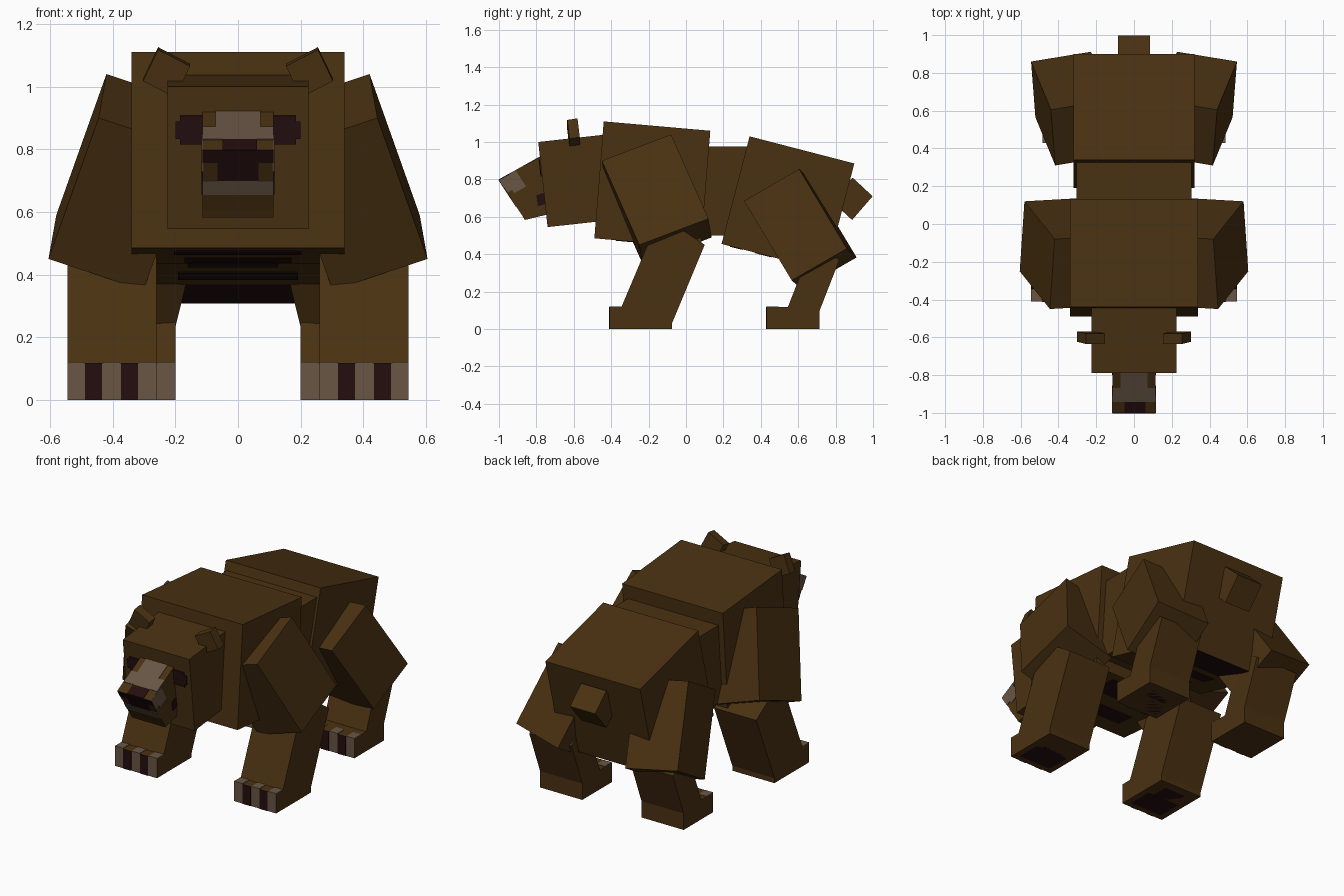
import bpy, bmesh
from mathutils import Vector

if "Cube" in bpy.data.objects:
    bpy.data.objects.remove(bpy.data.objects["Cube"], do_unlink=True)


def material(name, rgb):
    m = bpy.data.materials.new(name)
    m.use_nodes = True
    m.diffuse_color = (*rgb, 1)
    m.node_tree.nodes["Principled BSDF"].inputs["Base Color"].default_value = (*rgb, 1)
    return m


FUR = material("brown fur", (0.068, 0.031, 0.006))
BEIGE = material("beige muzzle", (0.138, 0.092, 0.06))
DARK = material("dark maroon", (0.018, 0.0045, 0.005))


def finish(name, bm, mats):
    bmesh.ops.recalc_face_normals(bm, faces=bm.faces)
    mesh = bpy.data.meshes.new(name)
    bm.to_mesh(mesh)
    bm.free()
    for m in mats:
        mesh.materials.append(m)
    obj = bpy.data.objects.new(name, mesh)
    bpy.context.collection.objects.link(obj)
    return obj


def add_block(bm, o, u, v, w):
    """Box from a corner and three edge vectors."""
    o, u, v, w = map(Vector, (o, u, v, w))
    base = bm.faces.new([bm.verts.new(p) for p in (o, o + u, o + u + v, o + v)])
    out = bmesh.ops.extrude_face_region(bm, geom=[base], use_keep_orig=True)
    bmesh.ops.translate(bm, vec=w, verts=[g for g in out["geom"] if isinstance(g, bmesh.types.BMVert)])


def block(name, o, u, v, w, mat=FUR):
    bm = bmesh.new()
    add_block(bm, o, u, v, w)
    return finish(name, bm, [mat])


def torso(name, half, front_top, back, down):
    """Box across the body, given its side outline."""
    return block(name, (-half, *front_top), (2 * half, 0, 0), (0, *back), (0, *down))


def prism(name, outline, x0, x1, mats=(FUR,)):
    """Side outline extruded across x."""
    bm = bmesh.new()
    base = bm.faces.new([bm.verts.new((x0, y, z)) for y, z in outline])
    out = bmesh.ops.extrude_face_region(bm, geom=[base], use_keep_orig=True)
    bmesh.ops.translate(bm, vec=(x1 - x0, 0, 0),
                        verts=[g for g in out["geom"] if isinstance(g, bmesh.types.BMVert)])
    return finish(name, bm, mats)


def patches(name, o, u, v, rects, mat):
    """Thin painted plates on the face spanned by u and v."""
    bm = bmesh.new()
    o, u, v = map(Vector, (o, u, v))
    n = u.cross(v).normalized() * 0.003
    for a, b, c, d in rects:
        add_block(bm, o + u * a + v * c - n, u * (b - a), v * (d - c), n * 2)
    return finish(name, bm, [mat])


def limb(name, side, a, b, c, thick):
    """Tilted slab: three corners of its outer face and a thickness."""
    a, b, c = [Vector((side * p[0], p[1], p[2])) for p in (a, b, c)]
    n = (b - a).cross(c - a).normalized() * thick
    if n.x * side > 0:
        n = -n
    block(name, a, b - a, c - a, n)


# Torso, head and tail
torso("chest", 0.34, (-0.44, 1.11), (0.57, -0.05), (-0.05, -0.625))
torso("waist", 0.305, (-0.1, 0.975), (0.6, 0), (0, -0.475))
torso("hips", 0.32, (0.34, 1.03), (0.56, -0.145), (-0.15, -0.575))
torso("head", 0.225, (-0.79, 1.0), (0.4, 0.044), (0.05, -0.455))
torso("tail", 0.085, (0.89, 0.81), (0.108, -0.1), (-0.11, -0.127))

# Dark belly markings
patches("hip_underside", (-0.32, 0.19, 0.455), (0.64, 0, 0), (0, 0.56, -0.145),
        [(0.15, 0.85, 0.6, 1), (0.2, 0.8, 0.32, 0.48), (0.25, 0.7, 0.08, 0.2)], DARK)
patches("chest_underside", (-0.34, -0.49, 0.485), (0.68, 0, 0), (0, 0.57, -0.05),
        [(0.2, 0.8, 0.2, 0.4), (0.25, 0.75, 0.6, 0.9)], DARK)

# Muzzle with nose and mouth
prism("muzzle", [(-1, 0.797), (-0.78, 0.92), (-0.6, 0.9), (-0.6, 0.62), (-0.75, 0.61),
                 (-0.862, 0.583), (-0.875, 0.605)], -0.113, 0.113)
tip, across = (-0.113, -1, 0.797), (0.226, 0, 0)
bridge, face = (0, 0.22, 0.123), (0, 0.125, -0.192)
patches("muzzle_bridge", tip, across, bridge, [(0, 1, 0.27, 0.6), (0.18, 0.82, 0.6, 1)], BEIGE)
patches("nose_top", tip, across, bridge, [(0.28, 0.77, 0, 0.27)], DARK)
patches("nose_front", tip, across, face, [(0, 1, 0, 0.2), (0.21, 0.79, 0.2, 0.5)], DARK)
patches("chin", tip, across, face, [(0, 1, 0.5, 0.74)], BEIGE)

FRONT_LEG = [(-0.41, 0), (-0.075, 0), (-0.075, 0.03), (0.1, 0.45), (-0.05, 0.55),
             (-0.205, 0.45), (-0.345, 0.118), (-0.41, 0.118)]
HIND_LEG = [(0.43, 0), (0.715, 0), (0.715, 0.1), (0.82, 0.37), (0.7, 0.45),
            (0.62, 0.31), (0.545, 0.118), (0.43, 0.118)]

for side, tag in ((1, "left"), (-1, "right")):
    # Eyes, cheeks and ears
    patches(f"{tag}_eye", (side * 0.1, -0.785, 0.907), (side * 0.1, 0, 0), (0, 0.01, -0.092),
            [(0, 0.85, 0, 1), (0.85, 1, 0.2, 0.8)], DARK)
    patches(f"{tag}_muzzle_side", (side * 0.113, -1, 0.797), (0, 0.09, 0.05), (0, 0.055, -0.085),
            [(0, 1, 0, 0.8), (0.3, 1, 0.8, 1)], BEIGE)
    patches(f"{tag}_mouth_corner", (side * 0.113, -0.8, 0.715), (0, 0.045, 0.015), (0, 0.008, -0.06),
            [(0, 1, 0, 1)], DARK)
    block(f"{tag}_ear", (side * 0.255, -0.635, 1.118), (side * -0.102, 0, -0.053),
          (side * 0.048, 0.012, -0.1), (0, 0.055, 0.008))

    # Shoulders and thighs
    limb(f"{tag}_shoulder", side, (0.42, -0.08, 1.04), (0.445, -0.45, 0.9), (0.58, 0.12, 0.59), 0.32)
    limb(f"{tag}_thigh", side, (0.44, 0.605, 0.855), (0.417, 0.31, 0.685), (0.545, 0.86, 0.43), 0.325)

    # Lower legs with paws
    for part, outline, inner in (("front", FRONT_LEG, 0.26), ("hind", HIND_LEG, 0.2)):
        leg = prism(f"{tag}_{part}_leg", outline, side * inner, side * (inner + 0.285), (FUR, BEIGE))
        for f in leg.data.polygons:
            if f.normal.y < -0.99:
                f.material_index = 1
        toe, heel = outline[0][0], outline[1][0]
        width = (side * 0.285, 0, 0)
        patches(f"{tag}_{part}_toe_gaps", (side * inner, toe, 0), width, (0, 0, 0.118),
                [(0.21, 0.4, 0, 1), (0.61, 0.8, 0, 1)], DARK)
        patches(f"{tag}_{part}_toe_tops", (side * inner, toe, 0.118), width, (0, 0.065, 0),
                [(0, 0.2, 0, 1), (0.41, 0.6, 0, 1), (0.81, 1, 0, 1)], BEIGE)
        patches(f"{tag}_{part}_paw_pad", (side * inner, toe, 0.003), width, (0, heel - toe, 0),
                [(0.12, 0.88, 0.1, 0.55), (0.25, 0.75, 0.55, 0.85)], DARK)
